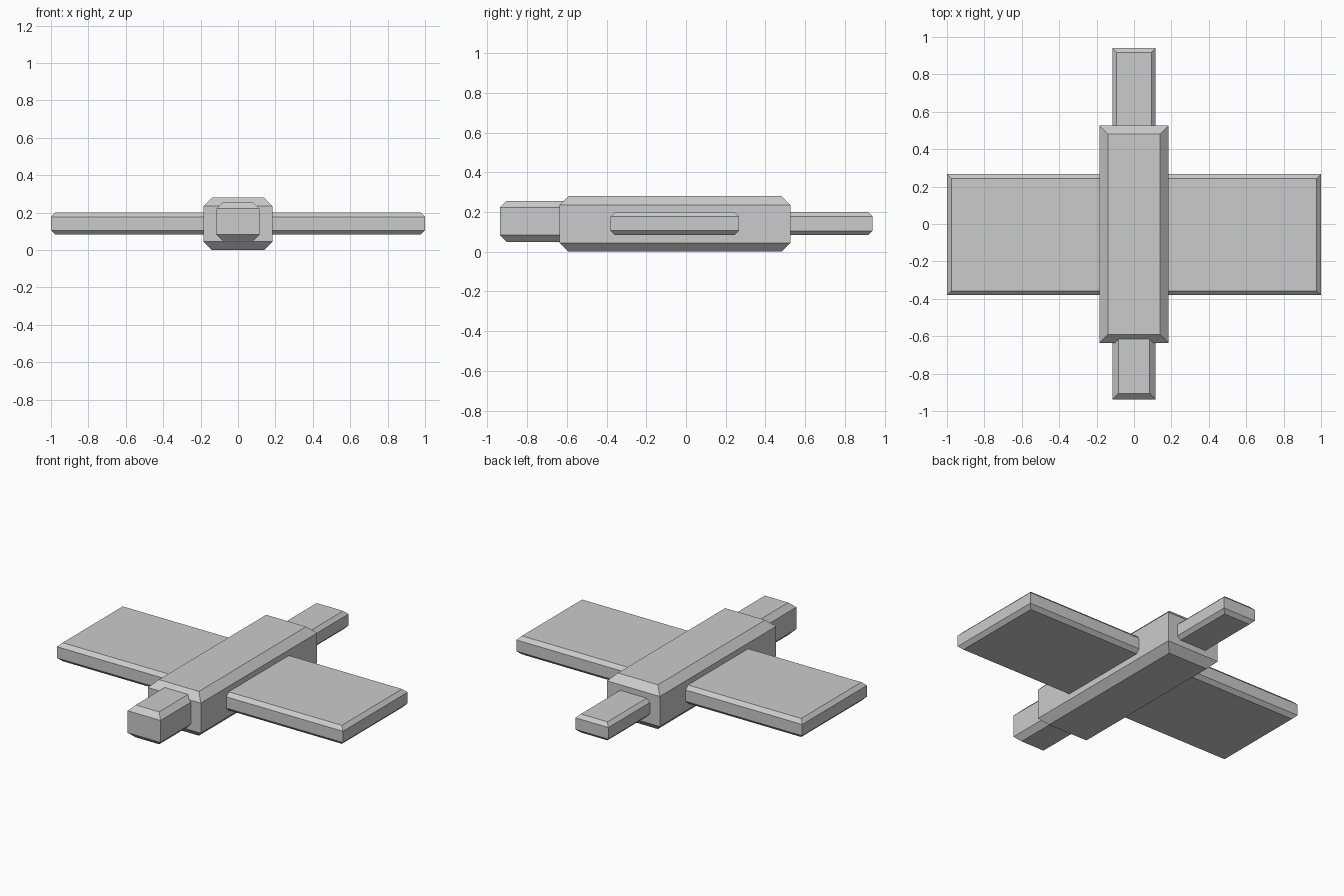
import bpy, bmesh

if "Cube" in bpy.data.objects:
    bpy.data.objects.remove(bpy.data.objects["Cube"])


def chamfered_block(name, x, y, z, c):
    """Box whose top and bottom rims are chamfered by c; upright corners stay sharp."""
    bm = bmesh.new()
    bmesh.ops.create_cube(bm, size=1)
    for v in bm.verts:
        v.co = [r[0] if k < 0 else r[1] for k, r in zip(v.co, (x, y, z))]
    # pull the side walls in by c at each end, then raise the caps to slope the rims
    bm.normal_update()
    caps = [f for f in bm.faces if abs(f.normal.z) > 0.9]
    for f in caps:
        direction = f.normal.z
        for v in f.verts:
            v.co.z -= direction * c
    for f in caps:
        direction = 1 if f.normal.z > 0 else -1
        bmesh.ops.inset_region(bm, faces=[f], thickness=c, use_even_offset=True)
        for v in f.verts:
            v.co.z += direction * c
    bmesh.ops.recalc_face_normals(bm, faces=bm.faces)
    mesh = bpy.data.meshes.new(name)
    bm.to_mesh(mesh)
    bm.free()
    obj = bpy.data.objects.new(name, mesh)
    bpy.context.collection.objects.link(obj)
    return obj


# Central body
chamfered_block("body", (-0.185, 0.185), (-0.636, 0.526), (0.0, 0.28), 0.045)
# Wide flat wing passing through the body
chamfered_block("wing", (-1.0, 1.0), (-0.38, 0.267), (0.083, 0.2), 0.023)
# Thick nose at the front, thin tail at the back, both rooted in the body
chamfered_block("nose", (-0.115, 0.115), (-0.938, -0.45), (0.05, 0.255), 0.033)
chamfered_block("tail", (-0.115, 0.115), (0.35, 0.94), (0.083, 0.2), 0.022)
